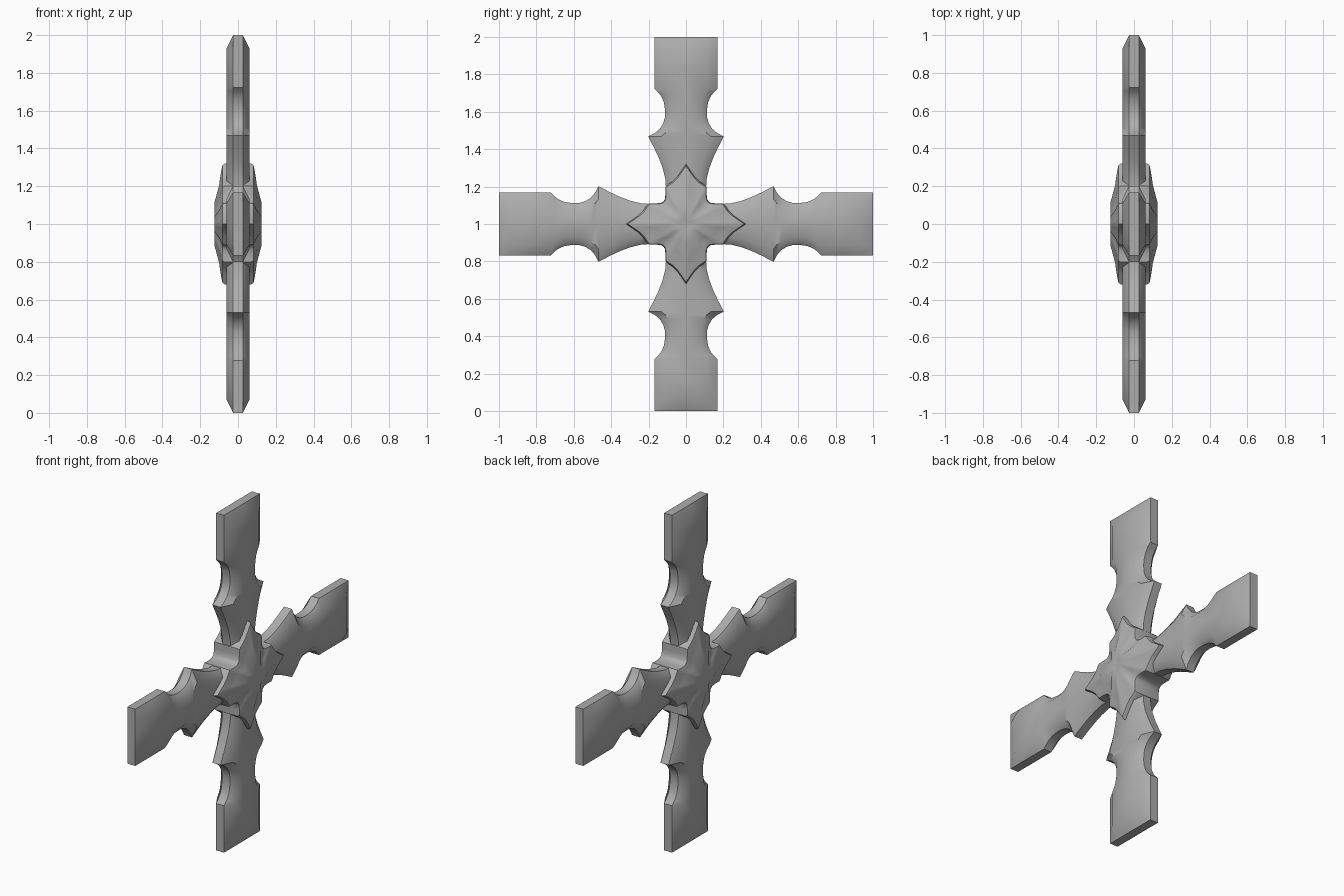
import bpy, bmesh, math

if "Cube" in bpy.data.objects:
    bpy.data.objects.remove(bpy.data.objects["Cube"])

steel = bpy.data.materials.new("grey steel")
steel.diffuse_color = (0.42, 0.42, 0.42, 1)
steel.use_nodes = True
steel.node_tree.nodes["Principled BSDF"].inputs["Base Color"].default_value = steel.diffuse_color


def finish(name, bm):
    bmesh.ops.recalc_face_normals(bm, faces=bm.faces)
    mesh = bpy.data.meshes.new(name)
    bm.to_mesh(mesh)
    bm.free()
    mesh.materials.append(steel)
    ob = bpy.data.objects.new(name, mesh)
    bpy.context.collection.objects.link(ob)
    bpy.context.view_layer.objects.active = ob
    ob.select_set(True)
    bpy.ops.object.shade_smooth_by_angle(angle=math.radians(42))
    ob.select_set(False)
    return ob


# Blade arms: (distance from centre, half width), lofted with bevelled section
STATIONS = [(0.12, 0.10), (0.20, 0.108), (0.24, 0.11), (0.30, 0.125), (0.36, 0.148),
            (0.41, 0.172), (0.468, 0.202), (0.485, 0.168), (0.51, 0.139),
            (0.54, 0.121), (0.57, 0.113), (0.61, 0.112), (0.65, 0.118),
            (0.68, 0.131), (0.70, 0.145), (0.722, 0.168), (0.82, 0.168),
            (0.93, 0.168), (1.0, 0.168)]


def section(r, w):
    h = 0.026 if r == 1.0 else 0.06
    inner = w * 0.66
    half = [(w, 0.026), (inner, h), (0, h), (-inner, h), (-w, 0.026)]
    return half + [(y, -x) for y, x in reversed(half)]


def arm(name, turn):
    c, s = round(math.cos(turn)), round(math.sin(turn))
    bm = bmesh.new()
    rings = [[bm.verts.new((x, t * c - r * s, 1 + t * s + r * c))
              for t, x in section(r, w)] for r, w in STATIONS]
    for a, b in zip(rings, rings[1:]):
        for i in range(len(a)):
            j = (i + 1) % len(a)
            bm.faces.new((a[i], a[j], b[j], b[i]))
    bm.faces.new(rings[0])
    bm.faces.new(rings[-1])
    finish(name, bm)


for i, name in enumerate(("upper_blade", "left_blade", "lower_blade", "right_blade")):
    arm(name, i * math.pi / 2)

# Hub: four-pointed plus outline, one eighth mirrored and turned around
EIGHTH = [(0.32, 0.0), (0.288, 0.022), (0.255, 0.045), (0.228, 0.072),
          (0.208, 0.102), (0.20, 0.11), (0.16, 0.11), (0.132, 0.113), (0.121, 0.121)]
quarter = EIGHTH + [(b, a) for a, b in reversed(EIGHTH[1:-1])]
outline = []
for k in range(4):
    c, s = round(math.cos(k * math.pi / 2)), round(math.sin(k * math.pi / 2))
    outline += [(a * c - b * s, a * s + b * c) for a, b in quarter]

# Rings of the domed hub, as (scale, height)
LAYERS = [(1.0, 0.07), (0.97, 0.083), (0.82, 0.092), (0.64, 0.1), (0.35, 0.125), (0.12, 0.124)]
layers = [(s, -h) for s, h in reversed(LAYERS)] + LAYERS
bm = bmesh.new()
rings = [[bm.verts.new((h, y * s, 1 + z * s)) for y, z in outline] for s, h in layers]
n = len(outline)
for a, b in zip(rings, rings[1:]):
    for i in range(n):
        j = (i + 1) % n
        bm.faces.new((a[i], a[j], b[j], b[i]))
for ring, h in ((rings[0], -0.119), (rings[-1], 0.119)):
    tip = bm.verts.new((h, 0, 1))
    for i in range(n):
        bm.faces.new((ring[i], ring[(i + 1) % n], tip))
finish("star_hub", bm)
